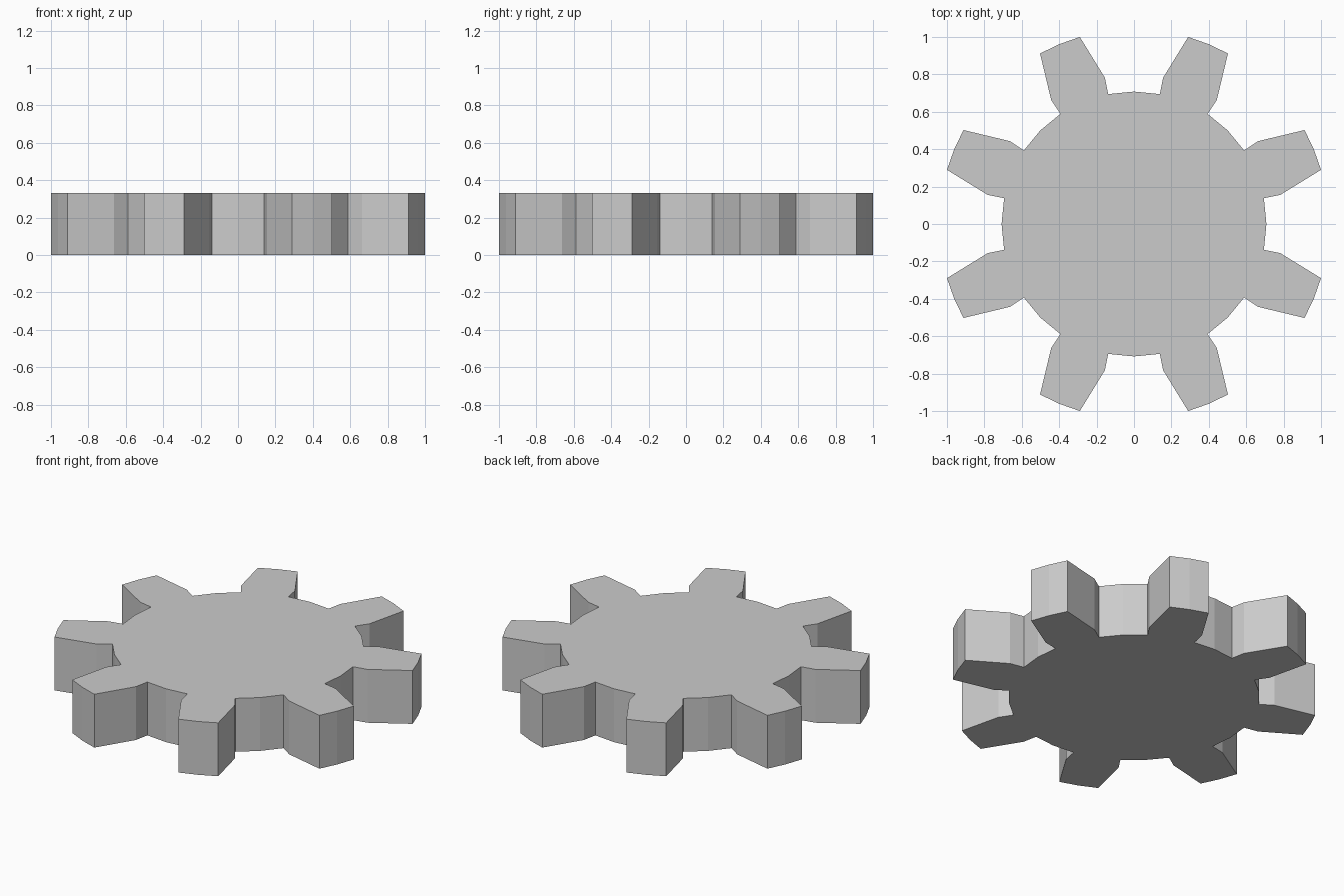
import bpy, bmesh
from math import radians, cos, sin

if "Cube" in bpy.data.objects:
    bpy.data.objects.remove(bpy.data.objects["Cube"])

TEETH = 8
HEIGHT = 0.332
PITCH = 360 / TEETH

# One tooth: (radius, degrees from the tooth centre line), ending mid-gap
TOOTH = [(0.708, -11.25), (0.797, -11.25), (1.041, -6.35), (1.041, 0),
         (1.041, 6.35), (0.797, 11.25), (0.708, 11.25), (0.708, 22.5)]

# Gear outline repeated around the circle, then extruded upward
bm = bmesh.new()
outline = []
for i in range(TEETH):
    centre = PITCH * (i + 0.5)
    for r, offset in TOOTH:
        a = radians(centre + offset)
        outline.append(bm.verts.new((r * cos(a), r * sin(a), 0)))
base = bm.faces.new(outline)
top = bmesh.ops.extrude_face_region(bm, geom=[base], use_keep_orig=True)
top_verts = [g for g in top["geom"] if isinstance(g, bmesh.types.BMVert)]
bmesh.ops.translate(bm, verts=top_verts, vec=(0, 0, HEIGHT))
bmesh.ops.recalc_face_normals(bm, faces=bm.faces)

mesh = bpy.data.meshes.new("gear")
bm.to_mesh(mesh)
bm.free()
gear = bpy.data.objects.new("gear", mesh)
bpy.context.collection.objects.link(gear)
